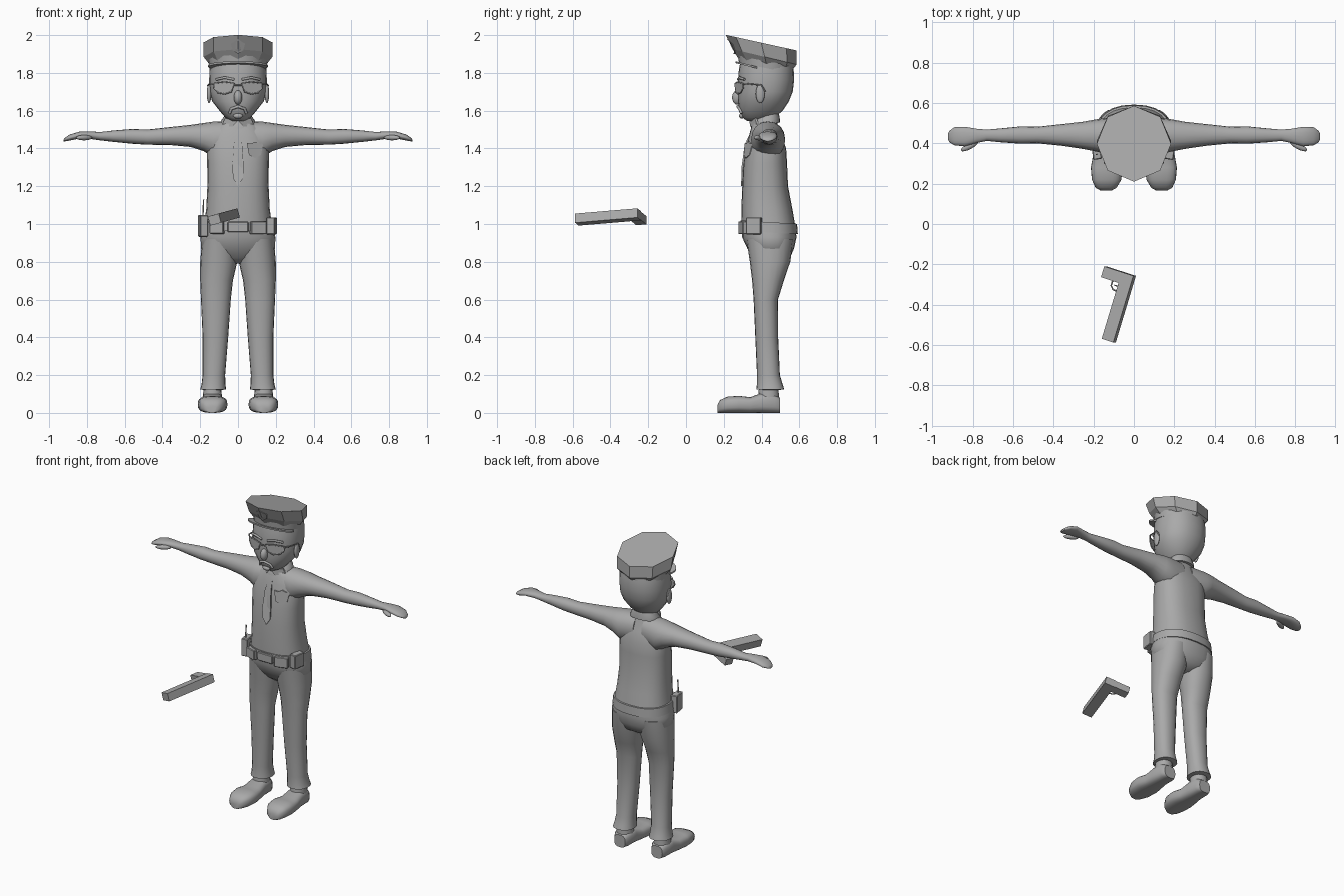
import bpy, bmesh, math
from mathutils import Vector, Matrix

cube = bpy.data.objects.get("Cube")
if cube:
    bpy.data.objects.remove(cube, do_unlink=True)

# One flat colour for everything
grey = bpy.data.materials.new("plain grey")
grey.use_nodes = True
COLOUR = (0.4, 0.4, 0.4, 1)
grey.diffuse_color = COLOUR
grey.node_tree.nodes["Principled BSDF"].inputs["Base Color"].default_value = COLOUR


def finish(name, bm, mirror=False, angle=40):
    bmesh.ops.recalc_face_normals(bm, faces=bm.faces)
    mesh = bpy.data.meshes.new(name)
    bm.to_mesh(mesh)
    bm.free()
    mesh.materials.append(grey)
    ob = bpy.data.objects.new(name, mesh)
    bpy.context.collection.objects.link(ob)
    bpy.ops.object.select_all(action='DESELECT')
    ob.select_set(True)
    bpy.context.view_layer.objects.active = ob
    if angle:
        bpy.ops.object.shade_smooth_by_angle(angle=math.radians(angle))
    if mirror:
        ob.modifiers.new("mirror", 'MIRROR').use_mirror_merge = False
    return ob


def loft(name, rings, axis='z', n=24, power=2.2, mirror=False, angle=50):
    """Rounded rings (position, a min, a max, b min, b max, slope) joined along an axis."""
    bm = bmesh.new()
    loops = []
    for pos, a0, a1, b0, b1, *slope in rings:
        loop = []
        for i in range(n):
            t = math.tau * i / n
            c, s = math.cos(t), math.sin(t)
            u = math.copysign(abs(c) ** (2 / power), c) * (a1 - a0) / 2
            v = math.copysign(abs(s) ** (2 / power), s) * (b1 - b0) / 2
            p = pos + (slope[0] * v if slope else 0)
            a, b = u + (a0 + a1) / 2, v + (b0 + b1) / 2
            co = {'x': (p, a, b), 'y': (a, p, b), 'z': (a, b, p)}[axis]
            loop.append(bm.verts.new(co))
        loops.append(loop)
    for low, high in zip(loops, loops[1:]):
        for i in range(n):
            j = (i + 1) % n
            bm.faces.new((low[i], low[j], high[j], high[i]))
    bm.faces.new(loops[0])
    bm.faces.new(loops[-1])
    return finish(name, bm, mirror, angle)


def centred(rings):
    return [(z, -w, w, *rest) for z, w, *rest in rings]


def box(name, loc, size, rot=Matrix.Identity(3), bevel=0.0):
    bm = bmesh.new()
    bmesh.ops.create_cube(bm, size=1)
    bmesh.ops.transform(bm, verts=bm.verts,
                        matrix=Matrix.LocRotScale(Vector(loc), rot.to_quaternion(), Vector(size)))
    if bevel:
        bmesh.ops.bevel(bm, geom=bm.edges[:], offset=bevel, segments=1, affect='EDGES')
    return finish(name, bm, angle=0)


def ball(name, loc, radii, spin=0, mirror=False):
    bm = bmesh.new()
    bmesh.ops.create_uvsphere(bm, u_segments=16, v_segments=10, radius=1)
    rot = Matrix.Rotation(spin, 3, 'Z').to_quaternion()
    bmesh.ops.transform(bm, verts=bm.verts, matrix=Matrix.LocRotScale(Vector(loc), rot, Vector(radii)))
    return finish(name, bm, mirror, 60)


def plate(name, points, depth, thick=0.008, mirror=False):
    """Outline in x and z laid over a front surface y = depth(x, z)."""
    bm = bmesh.new()
    front = [bm.verts.new((x, depth(x, z) - thick, z)) for x, z in points]
    back = [bm.verts.new((x, depth(x, z), z)) for x, z in points]
    bm.faces.new(front)
    bm.faces.new(back)
    for i in range(len(points)):
        j = (i + 1) % len(points)
        bm.faces.new((front[i], front[j], back[j], back[i]))
    return finish(name, bm, mirror, 0)


def tube(name, points, radius, cyclic=False, mirror=False):
    curve = bpy.data.curves.new(name, 'CURVE')
    curve.dimensions = '3D'
    curve.bevel_depth = radius
    curve.bevel_resolution = 1
    curve.use_fill_caps = True
    spline = curve.splines.new('POLY')
    spline.points.add(len(points) - 1)
    for p, co in zip(spline.points, points):
        p.co = (*co, 1)
    spline.use_cyclic_u = cyclic
    curve.materials.append(grey)
    ob = bpy.data.objects.new(name, curve)
    bpy.context.collection.objects.link(ob)
    if mirror:
        ob.modifiers.new("mirror", 'MIRROR').use_mirror_merge = False


# Shirt and arms
loft("shirt", centred([
    (0.97, .183, .295, .582), (1.08, .168, .293, .563), (1.2, .162, .298, .54),
    (1.32, .163, .304, .535), (1.4, .165, .318, .53), (1.46, .155, .332, .51),
    (1.51, .12, .345, .49), (1.545, .075, .36, .48)]), power=2.4)
loft("arm", [
    (.03, .35, .51, 1.36, 1.545), (.13, .345, .525, 1.35, 1.542), (.18, .358, .52, 1.385, 1.535),
    (.25, .372, .507, 1.408, 1.525), (.36, .388, .495, 1.418, 1.513), (.48, .4, .482, 1.42, 1.5),
    (.56, .398, .484, 1.425, 1.503), (.66, .405, .474, 1.435, 1.495), (.73, .412, .468, 1.443, 1.487),
    (.78, .402, .472, 1.45, 1.49), (.84, .385, .482, 1.452, 1.489), (.89, .39, .48, 1.442, 1.474),
    (.915, .405, .462, 1.438, 1.458), (.923, .42, .448, 1.437, 1.447)], axis='x', n=16, mirror=True)
ball("thumb", (.815, .387, 1.457), (.048, .016, .014), -.5, mirror=True)
loft("collar", centred([
    (1.525, .07, .37, .48, .2), (1.522, .095, .343, .498, .2), (1.545, .09, .348, .496, .25),
    (1.575, .068, .365, .49, .25), (1.57, .055, .375, .475, .25)]), angle=30)
plate("collar_flap", [(.0, 1.548), (.03, 1.515), (.085, 1.52), (.07, 1.56)],
      lambda x, z: .345 + 6 * x * x, .01, mirror=True)


def shirt_front(x, z):
    return .3 + 3 * max(0, z - 1.32) ** 2 * .6 + 3.2 * x * x


plate("tie", [(0, 1.2), (.026, 1.24), (.03, 1.3), (.022, 1.42), (.012, 1.49), (.022, 1.535),
              (-.022, 1.535), (-.012, 1.49), (-.022, 1.42), (-.03, 1.3), (-.026, 1.24)],
      shirt_front, .009)
plate("chest_badge", [(.09, 1.35), (.122, 1.366), (.128, 1.4), (.135, 1.43), (.112, 1.425), (.09, 1.436),
                      (.068, 1.425), (.046, 1.43), (.052, 1.4), (.058, 1.366)],
      lambda x, z: .303 + 2.6 * x * x + .15 * (z - 1.35), .009)

# Trousers and shoes
loft("trouser_hips", centred([
    (.79, .04, .4, .5), (.82, .14, .36, .55), (.87, .196, .325, .572), (.93, .198, .297, .585),
    (1.0, .18, .297, .577)]), power=2.3)
loft("trouser_leg", [
    (.92, .0, .19, .32, .57), (.8, .004, .2, .338, .552), (.7, .027, .2, .35, .518),
    (.6, .038, .196, .358, .487), (.4, .052, .187, .367, .488), (.2, .068, .187, .376, .497),
    (.15, .066, .193, .375, .512), (.125, .063, .2, .372, .52), (.122, .08, .185, .39, .5)],
    mirror=True, n=20)
loft("ankle", [(.06, .082, .188, .38, .494), (.12, .088, .183, .385, .49), (.2, .092, .18, .395, .485)],
     n=16, mirror=True)
loft("shoe", [
    (.166, .11, .165, .0, .04), (.18, .085, .19, .0, .068), (.22, .062, .208, .0, .086),
    (.28, .056, .213, .0, .09), (.34, .068, .202, .0, .083), (.4, .078, .193, .0, .105),
    (.47, .08, .19, .0, .1), (.497, .095, .175, .0, .08)], axis='y', power=2.8, mirror=True)

# Head and face
loft("neck", centred([(1.5, .06, .365, .475), (1.6, .06, .365, .475)]))
loft("head", centred([
    (1.545, .035, .325, .44), (1.562, .066, .3, .468), (1.6, .098, .283, .512), (1.65, .137, .275, .545),
    (1.7, .15, .275, .565), (1.76, .153, .275, .572), (1.82, .15, .28, .57), (1.87, .14, .29, .56)]))
ball("nose", (0, .272, 1.67), (.022, .028, .038))
ball("ear", (.153, .393, 1.69), (.012, .024, .05), mirror=True)


def face_front(x, z=0):
    return .262 + 2.6 * x * x


lens = [(.02, 1.745), (.07, 1.752), (.125, 1.745), (.128, 1.72), (.105, 1.695), (.07, 1.688), (.035, 1.7)]
plate("lens", lens, face_front, .004, mirror=True)
tube("lens_frame", [(x, face_front(x) - .002, z) for x, z in lens], .004, True, True)
tube("frame_bridge", [(x, face_front(x), 1.735) for x in (-.025, 0, .025)], .004)
tube("frame_temple", [(.125, .3, 1.74), (.15, .33, 1.742), (.159, .4, 1.735), (.157, .42, 1.7)], .004, mirror=True)
tube("eyebrow", [(.02, .276, 1.765), (.07, .283, 1.775), (.115, .31, 1.765)], .007, mirror=True)
tube("moustache", [(-.045, .294, 1.585), (-.035, .284, 1.61), (0, .275, 1.622),
                   (.035, .284, 1.61), (.045, .294, 1.585)], .008)
ball("chin_beard", (0, .295, 1.572), (.026, .014, .014))

# Peaked cap
loft("cap_band", centred([(1.825, .152, .28, .568, -.2), (1.875, .156, .275, .57, -.15)]), power=2)
loft("cap_crown", centred([
    (1.85, .155, .278, .572, -.16), (1.885, .182, .247, .586, -.24), (1.96, .184, .21, .586, -.22)]),
    n=8, power=2, angle=0)
loft("cap_peak", centred([(1.832, .158, .262, .42, -.25), (1.842, .158, .262, .42, -.25)]), power=2)
plate("cap_badge", [(0, 1.9), (.028, 1.92), (.038, 1.955), (.02, 1.965), (0, 1.98),
                    (-.02, 1.965), (-.038, 1.955), (-.028, 1.92)],
      lambda x, z: .247 - .46 * (z - 1.93) + .45 * abs(x), .009)

# Belt with its gear
loft("belt", centred([(.955, .193, .288, .592, -.06), (1.01, .188, .288, .588, -.06)]), power=2.3)
box("buckle", (0, .285, .985), (.11, .014, .055), bevel=.004)
for name, loc, size, turn in (
        ("front_pouch", (.105, .305, .98), (.085, .035, .068), .3),
        ("side_pouch", (.178, .36, .99), (.045, .08, .09), -.15),
        ("right_front_pouch", (-.11, .305, .98), (.075, .035, .065), -.3),
        ("radio", (-.185, .36, .99), (.042, .08, .115), .15)):
    box(name, loc, size, Matrix.Rotation(turn, 3, 'Z'), .004)
tube("radio_antenna", [(-.186, .345, 1.03), (-.182, .345, 1.13)], .004)

# Sidearm floating ahead, lying on its side
ahead = Vector((-.286, -.95, -.08)).normalized()
down = Vector((-.93, .28, -.25))
down = (down - ahead * down.dot(ahead)).normalized()
side = down.cross(ahead)
pose = Matrix((down, ahead, side)).transposed()
corner = Vector((-.003, -.257, 1.083))
box("sidearm_slide", corner + pose @ Vector((.031, .173, -.025)), (.062, .346, .05), pose)
box("sidearm_grip", corner + pose @ Vector((.082, .028, -.025)), (.15, .056, .045), pose)
tube("trigger_guard", [corner + pose @ Vector((a, b, -.025)) for a, b in
                       ((.06, .1), (.085, .098), (.1, .082), (.1, .05))], .004)
tube("trigger", [corner + pose @ Vector((a, .075, -.025)) for a in (.06, .085)], .003)
